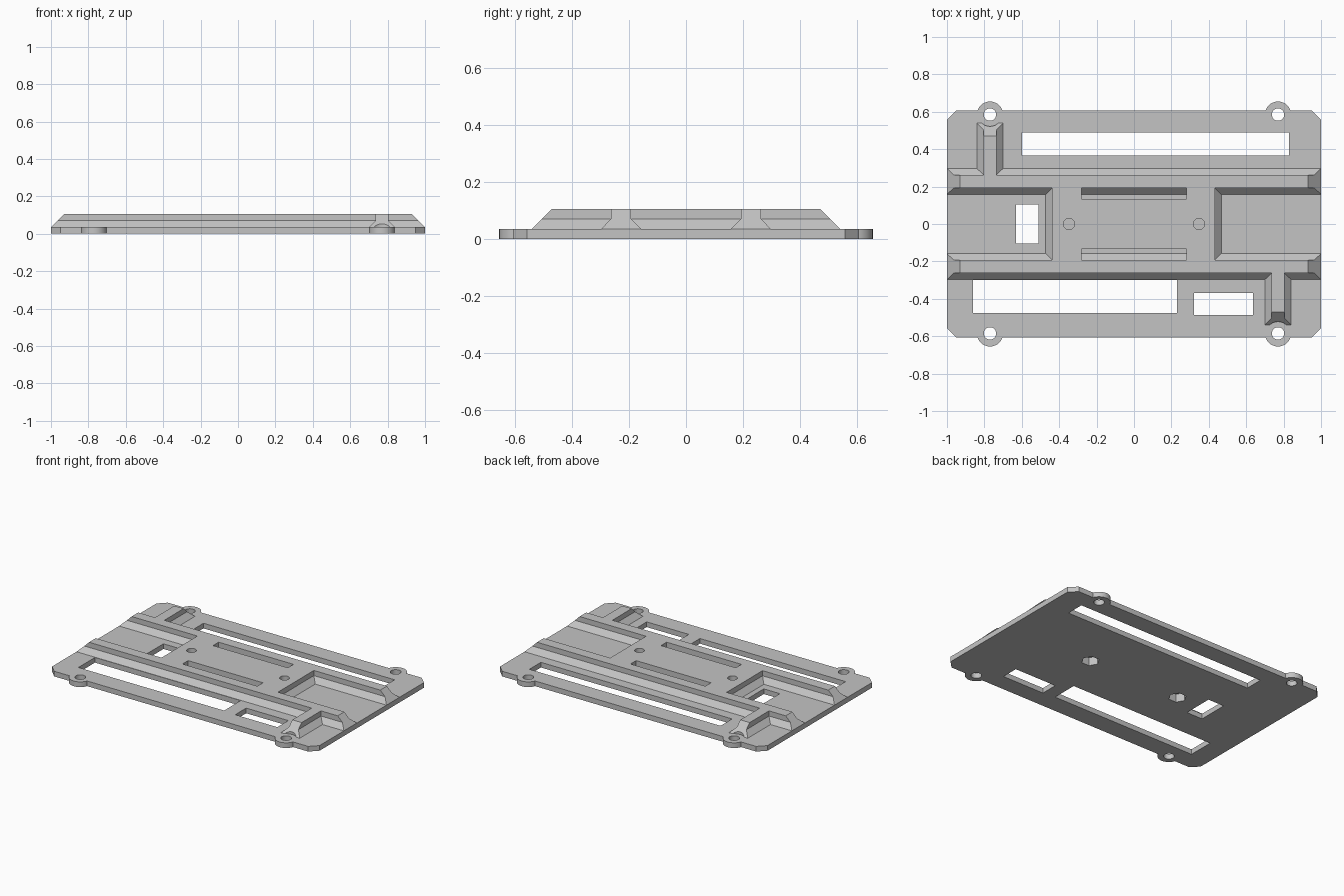
import bpy, bmesh
from math import cos, sin, pi, tau

if "Cube" in bpy.data.objects:
    bpy.data.objects.remove(bpy.data.objects["Cube"], do_unlink=True)

BASE, MID, TOP = 0.035, 0.07, 0.105   # plate top, fillet top, rail top
ROOT = 0.02                           # raised parts are sunk into the plate

grey = bpy.data.materials.new("plain grey")
grey.use_nodes = True
colour = (0.55, 0.55, 0.55, 1)
grey.diffuse_color = colour
grey.node_tree.nodes["Principled BSDF"].inputs["Base Color"].default_value = colour


def loft(name, sections):
    """Solid through (z, outline) sections that share a point count."""
    bm = bmesh.new()
    rings = [[bm.verts.new((x, y, z)) for x, y in outline] for z, outline in sections]
    n = len(rings[0])
    for low, high in zip(rings, rings[1:]):
        for i in range(n):
            j = (i + 1) % n
            bm.faces.new((low[i], low[j], high[j], high[i]))
    bm.faces.new(rings[0][::-1])
    bm.faces.new(rings[-1])
    bmesh.ops.recalc_face_normals(bm, faces=bm.faces)
    mesh = bpy.data.meshes.new(name)
    bm.to_mesh(mesh)
    bm.free()
    mesh.materials.append(grey)
    obj = bpy.data.objects.new(name, mesh)
    bpy.context.collection.objects.link(obj)
    return obj


def rect(x0, x1, y0, y1):
    return [(x0, y0), (x1, y0), (x1, y1), (x0, y1)]


def disc(cx, cy, r, n=32):
    return [(cx + r * cos(tau * i / n), cy + r * sin(tau * i / n)) for i in range(n)]


def prism(name, outline, z0, z1):
    return loft(name, [(z0, outline), (z1, outline)])


def raised(name, foot, shoulder, crest):
    """Block with a sloped foot below its upright upper walls."""
    return loft(name, [(ROOT, rect(*foot)), (BASE, rect(*foot)),
                       (MID, rect(*shoulder)), (TOP, rect(*crest))])


def combine(target, other, operation):
    mod = target.modifiers.new(operation.lower(), "BOOLEAN")
    mod.operation, mod.object, mod.solver = operation, other, "EXACT"
    bpy.context.view_layer.objects.active = target
    bpy.ops.object.modifier_apply(modifier=mod.name)
    bpy.data.objects.remove(other, do_unlink=True)


# Base plate with clipped corners
W, D, C = 1.0, 0.607, 0.05
corner = [(W, D - C), (W - C, D)]
outline = (corner + [(-x, y) for x, y in corner[::-1]]
           + [(-x, -y) for x, y in corner] + [(x, -y) for x, y in corner[::-1]])
plate = prism("mounting_plate", outline, 0, BASE)

# Round screw lugs
LUG_X, LUG_Y = 0.77, 0.585
lugs = [(sx * LUG_X, sy * LUG_Y) for sx in (-1, 1) for sy in (-1, 1)]
for x, y in lugs:
    combine(plate, prism("lug", disc(x, y, 0.07), 0, BASE), "UNION")


def span(s, a, b):
    return sorted((s * a, s * b))


# Long rails and the spurs reaching to two lugs
parts = []
for s in (-1, 1):
    parts.append(raised("rail", (-1, 1, *span(s, 0.158, 0.297)),
                        (-0.965, 0.965, *span(s, 0.192, 0.263)),
                        (-0.93, 0.93, *span(s, 0.192, 0.263))))
    x = -s * LUG_X
    parts.append(raised("spur", (x - 0.07, x + 0.07, *span(s, 0.23, 0.54)),
                        (x - 0.035, x + 0.035, *span(s, 0.23, 0.505)),
                        (x - 0.035, x + 0.035, *span(s, 0.23, 0.47))))

# Central platform between the rails
parts.append(raised("platform", (-0.472, 0.467, -0.225, 0.225),
                    (-0.438, 0.433, -0.225, 0.225),
                    (-0.438, 0.433, -0.225, 0.225)))
for part in parts:
    combine(plate, part, "UNION")

# Through windows
for window in [(-0.6, 0.83, 0.365, 0.488), (-0.86, 0.23, -0.477, -0.3),
               (0.32, 0.635, -0.487, -0.37), (-0.63, -0.51, -0.103, 0.103)]:
    combine(plate, prism("window_cutter", rect(*window), -0.1, 0.2), "DIFFERENCE")

# Blind slots in the platform, sloped on their outer side
for s in (-1, 1):
    low = rect(-0.28, 0.28, *span(s, 0.133, 0.158))
    high = rect(-0.28, 0.28, *span(s, 0.133, 0.193))
    combine(plate, loft("slot_cutter", [(BASE, low), (MID, high), (0.2, high)]), "DIFFERENCE")

# Screw holes and head clearance at the lugs
for x, y in lugs:
    combine(plate, prism("hole_cutter", disc(x, y, 0.033), -0.1, 0.2), "DIFFERENCE")
    if x * y < 0:
        combine(plate, prism("head_cutter", disc(x, y, 0.063), BASE, 0.2), "DIFFERENCE")

# Blind centre holes with hexagonal pockets beneath
for x in (-0.348, 0.348):
    combine(plate, prism("bore_cutter", disc(x, 0, 0.03), 0.065, 0.2), "DIFFERENCE")
    combine(plate, prism("nut_cutter", disc(x, 0, 0.056, 6), -0.1, 0.055), "DIFFERENCE")

# Crisp flats, smooth round walls
bpy.ops.object.select_all(action="DESELECT")
plate.select_set(True)
bpy.context.view_layer.objects.active = plate
bpy.ops.object.shade_smooth_by_angle(angle=pi / 9)
